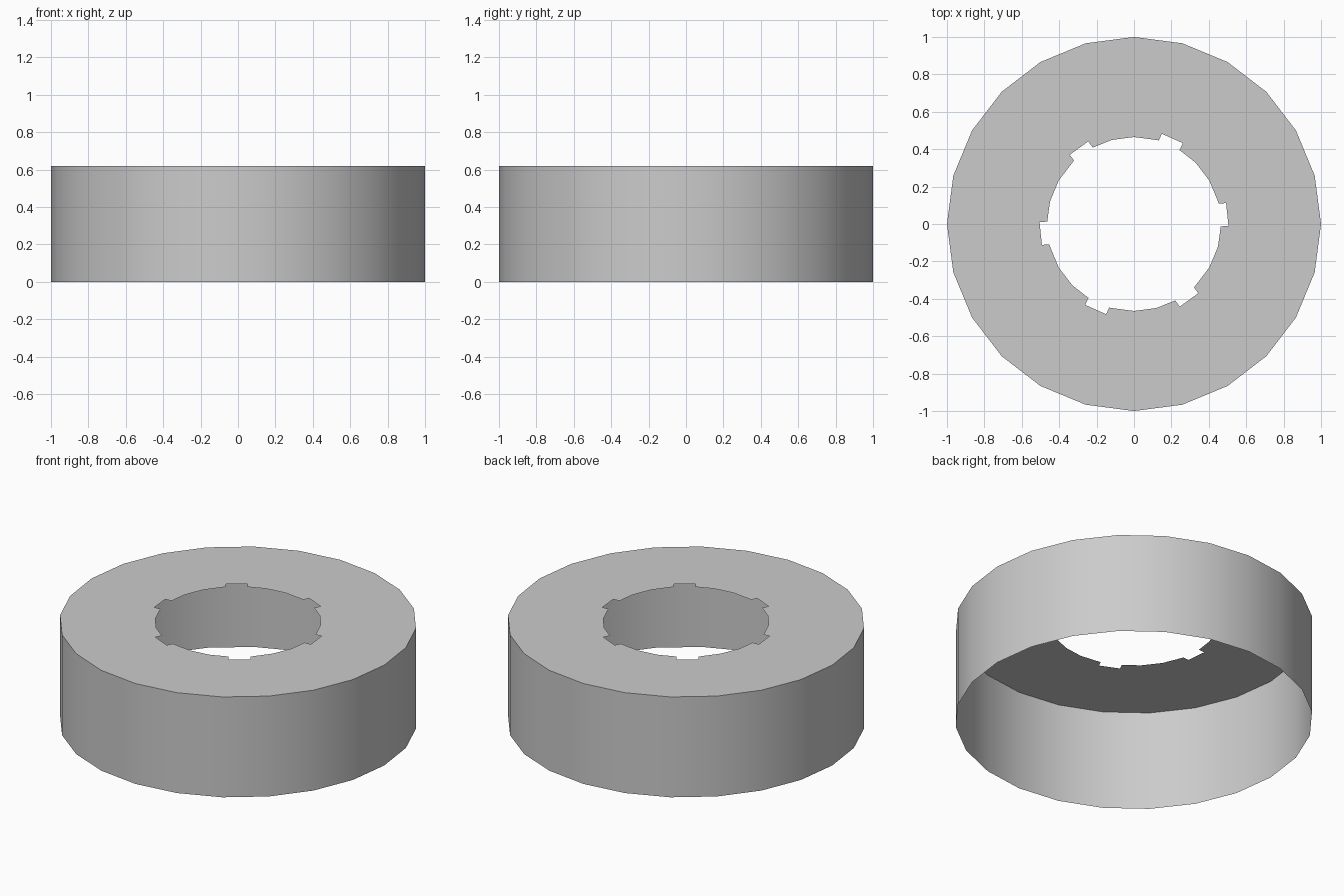
import bpy, bmesh
from math import radians, cos, sin

if "Cube" in bpy.data.objects:
    bpy.data.objects.remove(bpy.data.objects["Cube"])

H = 0.62


def ring(bm, polar, z):
    """Closed loop of edges from (radius, degrees) points."""
    vs = [bm.verts.new((r * cos(radians(a)), r * sin(radians(a)), z)) for r, a in polar]
    es = [bm.edges.new((vs[i], vs[(i + 1) % len(vs)])) for i in range(len(vs))]
    return vs, es


outer = [(1.0, 15 * i) for i in range(24)]

# Keyed bore outline: six square notches around a faceted circle
bore = []
for k in range(6):
    b = 60 * k
    bore += [(0.464, b - 1.6), (0.505, b - 1.1), (0.505, b + 12.8), (0.466, b + 13.5),
             (0.465, b + 15), (0.465, b + 30), (0.465, b + 45)]

bm = bmesh.new()
bottom, _ = ring(bm, outer, 0)
top, top_edges = ring(bm, outer, H)
_, bore_edges = ring(bm, bore, H)

# Open-bottomed outer wall
for i in range(24):
    j = (i + 1) % 24
    bm.faces.new((bottom[i], bottom[j], top[j], top[i]))

# Flat top plate with the notched hole
bmesh.ops.triangle_fill(bm, edges=top_edges + bore_edges, use_beauty=True, normal=(0, 0, 1))
bmesh.ops.recalc_face_normals(bm, faces=bm.faces[:])
if sum(f.normal.z for f in bm.faces) < 0:
    bmesh.ops.reverse_faces(bm, faces=bm.faces[:])

mesh = bpy.data.meshes.new("notched_collar")
bm.to_mesh(mesh)
bm.free()
collar = bpy.data.objects.new("notched_collar", mesh)
bpy.context.collection.objects.link(collar)
bpy.context.view_layer.objects.active = collar
collar.select_set(True)
bpy.ops.object.shade_smooth_by_angle(angle=radians(30))
